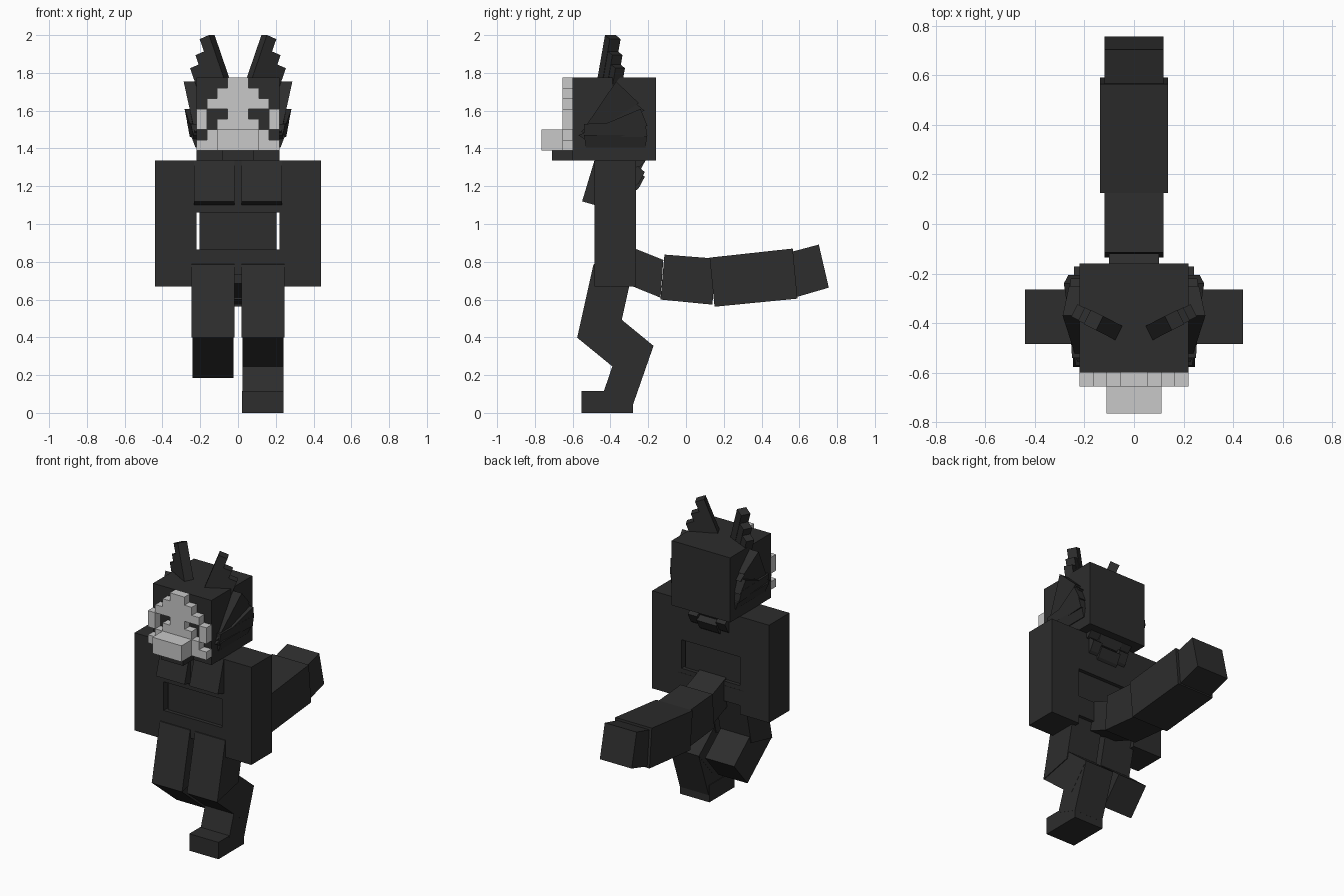
import bpy, bmesh, math
from mathutils import Matrix, Vector

if "Cube" in bpy.data.objects:
    bpy.data.objects.remove(bpy.data.objects["Cube"])


def material(name, v):
    m = bpy.data.materials.new(name)
    m.diffuse_color = (v, v, v, 1)
    m.use_nodes = True
    m.node_tree.nodes["Principled BSDF"].inputs["Base Color"].default_value = m.diffuse_color
    return m


DARK = material("charcoal", 0.026)
PALE = material("pale_grey", 0.58)


def finish(name, bm, mat):
    bmesh.ops.recalc_face_normals(bm, faces=bm.faces)
    me = bpy.data.meshes.new(name)
    bm.to_mesh(me)
    bm.free()
    me.materials.append(mat)
    ob = bpy.data.objects.new(name, me)
    bpy.context.collection.objects.link(ob)
    return ob


def add_box(bm, x0, x1, y0, y1, z0, z1, m=Matrix()):
    c = Vector(((x0 + x1) / 2, (y0 + y1) / 2, (z0 + z1) / 2))
    s = Matrix.Diagonal((x1 - x0, y1 - y0, z1 - z0, 1))
    bmesh.ops.create_cube(bm, size=1, matrix=m @ Matrix.Translation(c) @ s)


def box(name, dims, mat=DARK):
    bm = bmesh.new()
    add_box(bm, *dims)
    return finish(name, bm, mat)


def prism(name, profile, x0, x1):
    """Side profile (y, z) extruded from x0 to x1; x1 may vary per corner."""
    bm = bmesh.new()
    outer = x1 if isinstance(x1, (list, tuple)) else [x1] * len(profile)
    a = [bm.verts.new((x0, y, z)) for y, z in profile]
    b = [bm.verts.new((x, y, z)) for x, (y, z) in zip(outer, profile)]
    n = len(profile)
    bm.faces.new(a)
    bm.faces.new(b)
    for i in range(n):
        j = (i + 1) % n
        bm.faces.new((a[i], a[j], b[j], b[i]))
    return finish(name, bm, DARK)


# Torso
box("chest", (-0.22, 0.22, -0.485, -0.265, 1.06, 1.335))
box("waist", (-0.205, 0.205, -0.46, -0.29, 0.86, 1.065))
box("hips", (-0.22, 0.22, -0.485, -0.265, 0.73, 0.865))

# Head, jaw and muzzle
box("head", (-0.22, 0.22, -0.60, -0.16, 1.335, 1.775))
box("jaw", (-0.083, 0.083, -0.71, -0.595, 1.335, 1.39))
box("muzzle", (-0.11, 0.11, -0.765, -0.65, 1.39, 1.50), PALE)

# Blocky face mask, one row of cells per string from top to bottom
ROWS = ["...##...", "..####..", ".######.", "#..##..#",
        "#.####.#", ".######.", "########"]
CELL = 0.055
bm = bmesh.new()
for r, row in enumerate(ROWS):
    top = 1.775 - r * CELL
    for c, ch in enumerate(row):
        if ch == "#":
            x = -0.22 + c * CELL
            add_box(bm, x, x + CELL, -0.655, -0.60, top - CELL, top)
bmesh.ops.remove_doubles(bm, verts=bm.verts, dist=0.001)
# drop the hidden walls between neighbouring cells
centres = {}
for f in bm.faces:
    key = tuple(round(v, 3) for v in f.calc_center_median())
    centres.setdefault(key, []).append(f)
inner = [f for fs in centres.values() if len(fs) > 1 for f in fs]
inner += [f for f in bm.faces if len(f.edges) and f not in inner
          and all(len(e.link_faces) > 3 for e in f.edges) and abs(f.normal.y) < 0.5]
bmesh.ops.delete(bm, geom=inner, context='FACES_ONLY')
finish("face_mask", bm, PALE)

# Cheek ruff: fan profiles with the outer x at each corner
RUFF = [
    ([(-0.55, 1.49), (-0.37, 1.755), (-0.25, 1.64), (-0.50, 1.48)],
     (0.23, 0.288, 0.262, 0.23)),
    ([(-0.555, 1.49), (-0.32, 1.685), (-0.22, 1.60), (-0.52, 1.47)],
     (0.23, 0.268, 0.255, 0.23)),
    ([(-0.57, 1.47), (-0.24, 1.61), (-0.205, 1.52), (-0.54, 1.45)],
     (0.235, 0.283, 0.265, 0.235)),
    ([(-0.54, 1.53), (-0.215, 1.54), (-0.205, 1.46), (-0.54, 1.46)],
     (0.25, 0.27, 0.255, 0.235)),
    ([(-0.54, 1.47), (-0.205, 1.47), (-0.215, 1.405), (-0.53, 1.405)],
     (0.25, 0.25, 0.225, 0.225)),
]

for side, s in (("left", -1), ("right", 1)):
    # Arm
    xs = sorted((s * 0.22, s * 0.44))
    box(side + "_arm", (*xs, -0.485, -0.265, 0.67, 1.335))

    # Slanted chest plate
    prism(side + "_chest_plate", [(-0.485, 1.335), (-0.55, 1.12),
          (-0.475, 1.098), (-0.42, 1.32)], s * 0.018, s * 0.233)

    # Thigh and calf
    prism(side + "_thigh", [(-0.576, 0.398), (-0.35, 0.448),
          (-0.264, 0.836), (-0.49, 0.786)], s * 0.018, s * 0.247)
    prism(side + "_calf", [(-0.576, 0.398), (-0.316, 0.186),
          (-0.172, 0.355), (-0.432, 0.568)], s * 0.023, s * 0.242)

    # Ear: three stepped strips leaning outward
    bm = bmesh.new()
    m = (Matrix.Translation((s * 0.09, -0.425, 1.775))
         @ Matrix.Rotation(s * math.radians(27), 4, 'Z')
         @ Matrix.Rotation(s * math.radians(21), 4, 'Y'))
    for k, height in enumerate((0.23, 0.16, 0.107)):
        u = s * 0.055 * k
        t = 0.032 - 0.002 * k
        add_box(bm, u - 0.03, u + 0.03, -t, t, -0.03, height, m)
    finish(side + "_ear", bm, DARK)

    # Cheek ruff
    for i, (profile, outer) in enumerate(RUFF):
        prism(f"{side}_ruff_{i + 1}", profile, s * 0.21, [s * x for x in outer])

# Right shin and foot only; the left leg ends at the calf
prism("right_shin", [(-0.172, 0.355), (-0.333, 0.411),
      (-0.439, 0.103), (-0.279, 0.048)], 0.024, 0.241)
box("right_foot", (0.02, 0.24, -0.553, -0.28, 0.0, 0.115))

# Neck mane: overlapping tufts behind the shoulders
for i, (x0, x1, drop) in enumerate([(-0.075, 0.075, 0.0), (-0.14, -0.07, 0.025),
                                    (0.07, 0.14, 0.025)]):
    prism(f"mane_upper_{i + 1}", [(-0.28, 1.335), (-0.215, 1.335),
          (-0.245, 1.28 + drop), (-0.28, 1.27 + drop)], x0 * 1.15, x1 * 1.15)
    prism(f"mane_lower_{i + 1}", [(-0.28, 1.30 + drop), (-0.218, 1.25 + drop),
          (-0.25, 1.19 + drop), (-0.28, 1.165 + drop)], x0, x1)

# Tail segments: half width and side profile
TAIL = [
    (0.10, [(-0.32, 0.89), (-0.12, 0.81), (-0.135, 0.61), (-0.32, 0.685)]),
    (0.12, [(-0.114, 0.838), (0.156, 0.817), (0.14, 0.573), (-0.135, 0.60)]),
    (0.138, [(0.125, 0.822), (0.565, 0.87), (0.59, 0.605), (0.151, 0.562)]),
    (0.12, [(0.53, 0.845), (0.703, 0.891), (0.756, 0.663), (0.58, 0.612)]),
]
for i, (w, profile) in enumerate(TAIL):
    prism(f"tail_segment_{i + 1}", profile, -w, w)
